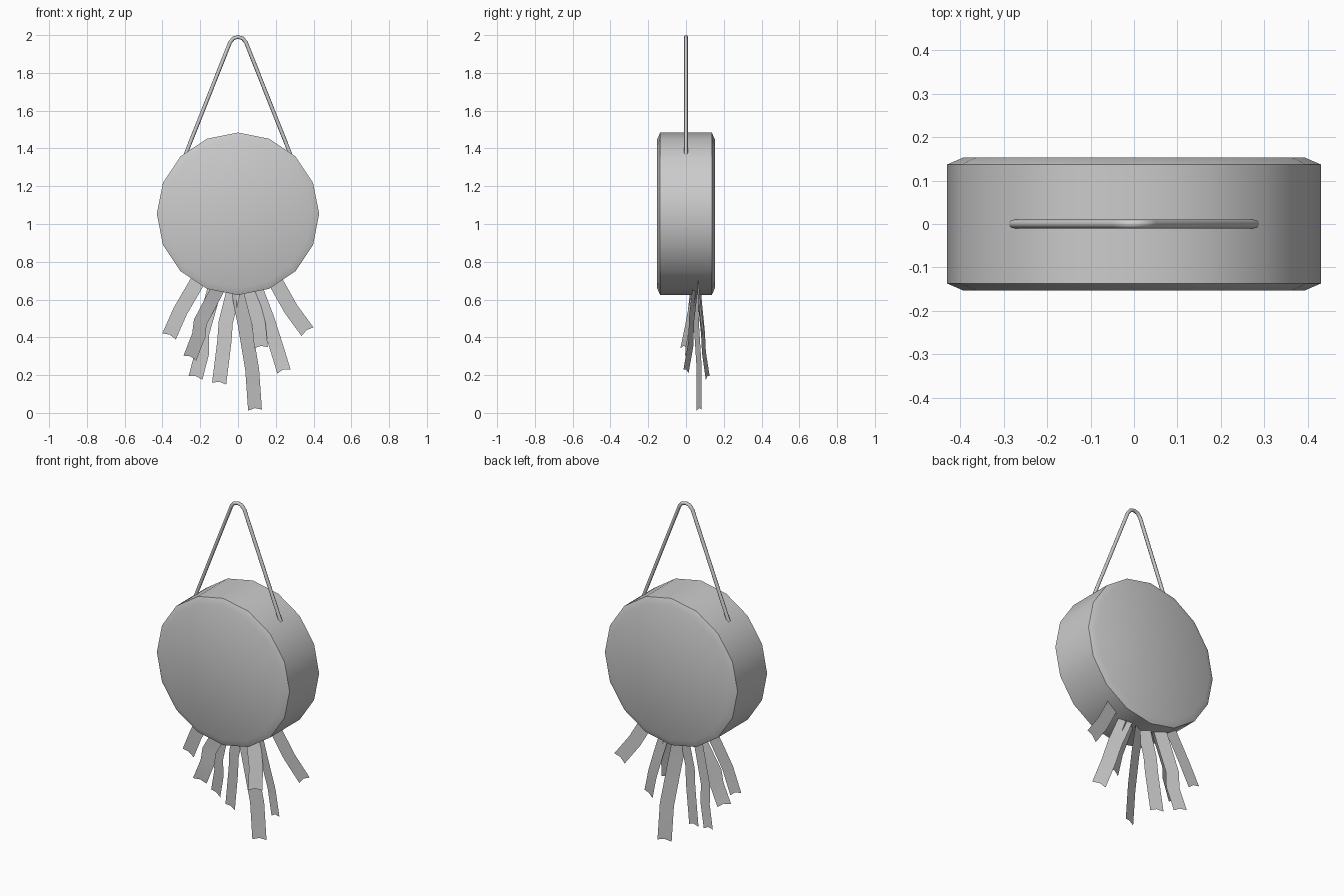
import bpy, bmesh
from math import sin, cos, pi, radians
from mathutils import Vector

if "Cube" in bpy.data.objects:
    bpy.data.objects.remove(bpy.data.objects["Cube"])


def make_object(name, bm, angle=40):
    bmesh.ops.recalc_face_normals(bm, faces=bm.faces)
    mesh = bpy.data.meshes.new(name)
    bm.to_mesh(mesh)
    bm.free()
    ob = bpy.data.objects.new(name, mesh)
    bpy.context.collection.objects.link(ob)
    bpy.ops.object.select_all(action='DESELECT')
    ob.select_set(True)
    bpy.context.view_layer.objects.active = ob
    bpy.ops.object.shade_smooth_by_angle(angle=radians(angle))
    return ob


def skin_rings(bm, rings):
    n = len(rings[0])
    for a, b in zip(rings, rings[1:]):
        for i in range(n):
            j = (i + 1) % n
            bm.faces.new((a[i], a[j], b[j], b[i]))
    bm.faces.new(rings[0])
    bm.faces.new(rings[-1])


# Drum body: 16-sided disc facing the front, with a chamfered rim
bm = bmesh.new()
profile = [(-0.153, 0.393), (-0.137, 0.43), (0.137, 0.43), (0.153, 0.393)]
rings = [[bm.verts.new((r * sin(k * pi / 8), y, 1.054 + r * cos(k * pi / 8)))
          for k in range(16)] for y, r in profile]
skin_rings(bm, rings)
make_object("drum_body", bm, 60)

# Hanging cord: round tube bent over at the top
bm = bmesh.new()
half = [(0.279, 1.365), (0.042, 1.962), (0.024, 1.983), (0, 1.99)]
path = [Vector((-x, 0, z)) for x, z in half] + [Vector((x, 0, z)) for x, z in half[-2::-1]]
rings = []
for i, p in enumerate(path):
    t = (path[min(i + 1, len(path) - 1)] - path[max(i - 1, 0)]).normalized()
    side = Vector((-t.z, 0, t.x))
    rings.append([bm.verts.new(p + 0.01 * (cos(k * pi / 4) * side
                                           + sin(k * pi / 4) * Vector((0, 1, 0))))
                  for k in range(8)])
skin_rings(bm, rings)
make_object("hanging_cord", bm, 60)


# Streamers: thin paper strips, (x, y, z) centre lines with a twist in degrees
def streamer(name, points, twist, width=0.078):
    bm = bmesh.new()
    pts = [Vector(p) for p in points]
    rows = []
    for i, p in enumerate(pts):
        t = pts[min(i + 1, len(pts) - 1)] - pts[max(i - 1, 0)]
        t.normalize()
        side = Vector((-t.z, 0, t.x)).normalized()
        across = (side * cos(radians(twist)) + Vector((0, sin(radians(twist)), 0))) * width / 2
        notch = -0.01 * t if i == len(pts) - 1 else Vector()
        rows.append([bm.verts.new(p - across), bm.verts.new(p + notch),
                     bm.verts.new(p + across)])
    for a, b in zip(rows, rows[1:]):
        for k in (0, 1):
            bm.faces.new((a[k], a[k + 1], b[k + 1], b[k]))
    make_object(name, bm, 30)


strips = [
    ([(-0.20, 0.05, 0.72), (-0.305, 0.05, 0.54), (-0.365, 0.06, 0.405)], 0),
    ([(-0.10, 0.04, 0.67), (-0.20, 0.02, 0.48), (-0.208, 0.015, 0.41), (-0.255, 0.01, 0.29)], 22),
    ([(-0.12, 0.065, 0.67), (-0.19, 0.09, 0.42), (-0.19, 0.095, 0.32), (-0.225, 0.115, 0.185)], -15),
    ([(-0.02, 0.05, 0.66), (-0.065, 0.055, 0.48), (-0.072, 0.06, 0.38), (-0.10, 0.07, 0.155)], -15),
    ([(0.0, 0.05, 0.65), (0.035, 0.055, 0.47), (0.075, 0.07, 0.23), (0.09, 0.07, 0.015)], 20),
    ([(0.06, 0.045, 0.66), (0.11, 0.01, 0.47), (0.122, -0.015, 0.345)], 22),
    ([(0.09, 0.05, 0.67), (0.155, 0.03, 0.50), (0.20, 0.025, 0.36), (0.243, 0.0, 0.22)], -20),
    ([(0.19, 0.06, 0.71), (0.28, 0.075, 0.55), (0.368, 0.09, 0.43)], 5),
]
for i, (points, twist) in enumerate(strips):
    streamer(f"streamer_{i + 1}", points, twist)
